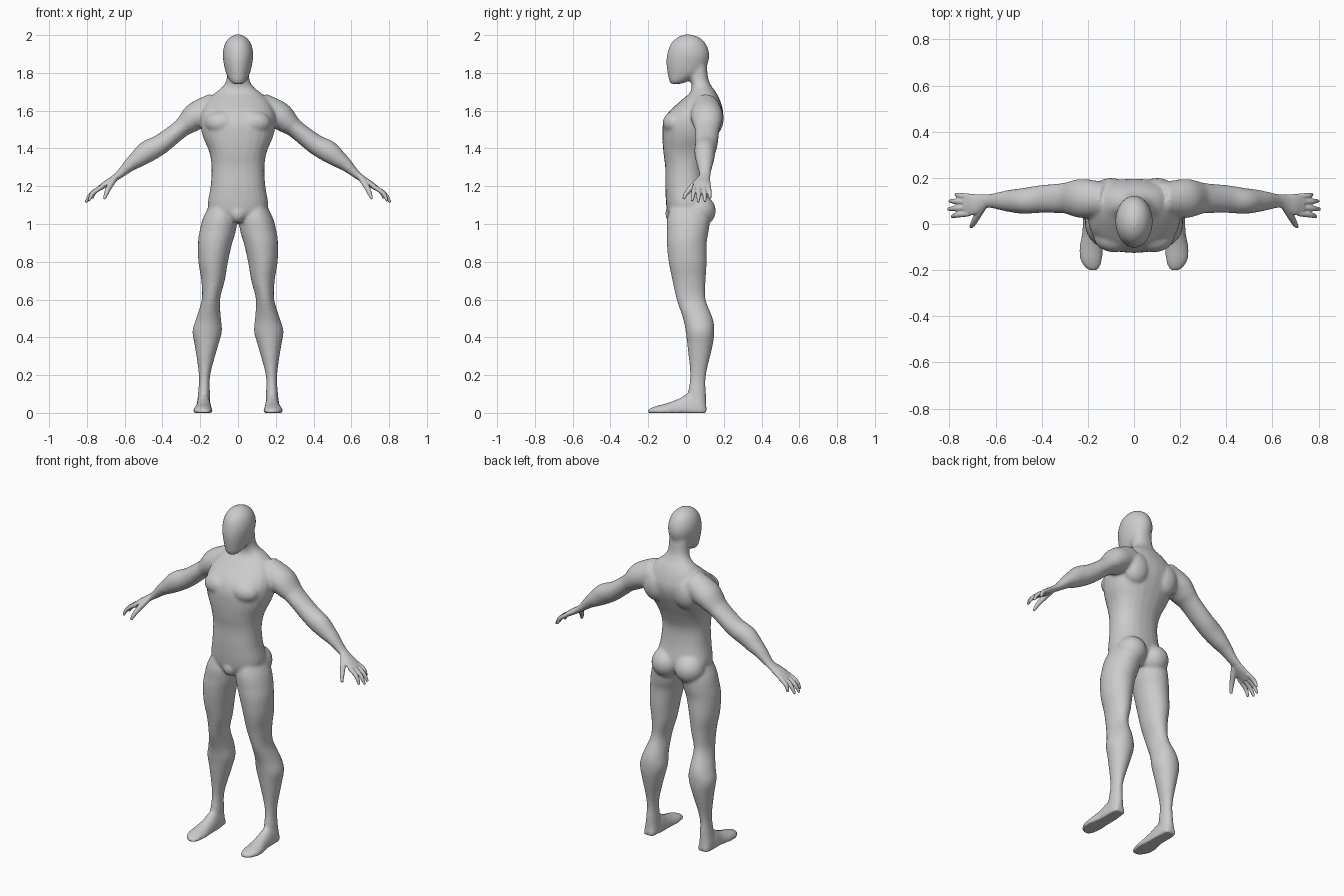
import bpy, bmesh, math
from mathutils import Vector, Matrix

cube = bpy.data.objects.get("Cube")
if cube:
    bpy.data.objects.remove(cube, do_unlink=True)

skin = bpy.data.materials.new("light_grey")
skin.use_nodes = True
GREY = (0.6, 0.6, 0.6, 1)
skin.diffuse_color = GREY
skin.node_tree.nodes["Principled BSDF"].inputs["Base Color"].default_value = GREY

X, Y, Z = Vector((1, 0, 0)), Vector((0, 1, 0)), Vector((0, 0, 1))


def refine(rings, steps=4):
    """Catmull-Rom curve through every value of the rings."""
    out = []
    last = len(rings) - 1
    for i in range(last):
        four = [rings[max(0, min(last, i + k))] for k in (-1, 0, 1, 2)]
        for s in range(steps):
            t = s / steps
            out.append([b + 0.5 * t * (c - a + t * (2*a - 5*b + 4*c - d + t * (3*(b - c) + d - a)))
                        for a, b, c, d in zip(*four)])
    return out + [list(rings[-1])]


def loft(bm, rings, side, along=None, sx=1, power=2.0, floor=False):
    """Skin over rings (x, y, z, side radius, other radius)."""
    rings = refine(rings)
    loops, n = [], 24
    for i, (x, y, z, ra, rb) in enumerate(rings):
        ahead, behind = rings[min(i + 1, len(rings) - 1)], rings[max(i - 1, 0)]
        t = along or (Vector(ahead[:3]) - Vector(behind[:3])).normalized()
        u = (side - t * side.dot(t)).normalized()
        v = t.cross(u)
        loop = []
        for k in range(n):
            c, s = math.cos(math.tau * k / n), math.sin(math.tau * k / n)
            c = math.copysign(abs(c) ** (2 / power), c)
            s = math.copysign(abs(s) ** (2 / power), s)
            p = Vector((x, y, z)) + u * (c * ra) + v * (s * rb)
            loop.append(bm.verts.new((p.x * sx, p.y, max(p.z, 0) if floor else p.z)))
        loops.append(loop)
    for a, b in zip(loops, loops[1:]):
        for k in range(n):
            bm.faces.new((a[k], a[(k + 1) % n], b[(k + 1) % n], b[k]))
    bm.faces.new(loops[0][::-1])
    bm.faces.new(loops[-1])


def level(rows):
    """Rows of (z, x from, x to, y front, y back) as rings."""
    return [((a + b) / 2, (f + k) / 2, z, (b - a) / 2, (k - f) / 2) for z, a, b, f, k in rows]


def ball(bm, centre, size):
    bmesh.ops.create_uvsphere(bm, u_segments=24, v_segments=14, radius=1,
                              matrix=Matrix.Translation(centre) @ Matrix.Diagonal((*size, 1)))


def finish(bm, name, voxel, passes):
    """Fuse overlapping forms into one smooth skin."""
    bmesh.ops.recalc_face_normals(bm, faces=bm.faces)
    mesh = bpy.data.meshes.new(name)
    bm.to_mesh(mesh)
    bm.free()
    mesh.materials.append(skin)
    obj = bpy.data.objects.new(name, mesh)
    bpy.context.collection.objects.link(obj)
    fuse = obj.modifiers.new("fuse", 'REMESH')
    fuse.mode = 'VOXEL'
    fuse.voxel_size = voxel
    fuse.use_smooth_shade = True
    soften = obj.modifiers.new("soften", 'SMOOTH')
    soften.factor = 0.5
    soften.iterations = passes


body = bmesh.new()

# Torso up to the neck
torso = [(z, -w, w, f, k) for z, w, f, k in (
    (1.01, .05, -.07, .08), (1.05, .13, -.095, .11), (1.1, .16, -.105, .125),
    (1.2, .145, -.11, .105), (1.3, .14, -.11, .10), (1.38, .152, -.12, .125),
    (1.46, .185, -.125, .16), (1.53, .20, -.122, .188), (1.59, .195, -.095, .197),
    (1.65, .165, -.03, .182), (1.695, .12, .02, .16), (1.73, .078, .03, .135),
    (1.77, .06, .02, .118), (1.84, .058, .01, .11))]
loft(body, level(torso), X, Z, power=2.3)

# Head
head = [(z, -w, w, f, k) for z, w, f, k in (
    (1.742, .028, -.08, -.025), (1.76, .045, -.09, .02), (1.80, .064, -.098, .09),
    (1.85, .076, -.104, .116), (1.9, .081, -.10, .123), (1.95, .071, -.083, .108),
    (1.985, .047, -.05, .075), (2.003, .016, -.01, .03))]
loft(body, level(head), X, Z)

leg = [(1.1, .03, .15, -.08, .1), (1.03, .005, .186, -.1, .125), (.96, .012, .204, -.102, .12),
       (.9, .03, .212, -.102, .11), (.8, .053, .21, -.092, .11), (.7, .07, .194, -.072, .104),
       (.6, .095, .192, -.05, .104), (.5, .09, .222, -.016, .142), (.43, .085, .241, -.002, .15),
       (.35, .107, .228, .008, .14), (.2, .147, .207, .022, .106), (.1, .148, .212, .01, .106),
       (.04, .145, .22, .02, .108)]
foot = [(.182, .108, .005, .026, .03), (.182, .08, .01, .037, .075), (.182, .02, .01, .04, .095),
        (.182, -.04, .01, .043, .065), (.186, -.1, .008, .051, .044),
        (.186, -.15, .008, .049, .031), (.182, -.185, .006, .036, .02),
        (.178, -.202, .005, .018, .01)]
arm = [(.12, .105, 1.615, .075, .08), (.215, .11, 1.575, .085, .075), (.262, .112, 1.538, .078, .062),
       (.305, .112, 1.503, .066, .049), (.405, .108, 1.425, .06, .053),
       (.477, .1, 1.385, .056, .058), (.53, .1, 1.345, .05, .047), (.57, .1, 1.315, .042, .036),
       (.625, .1, 1.264, .031, .022), (.66, .098, 1.238, .032, .018)]
palm = [(.635, .1, 1.257, .028, .018), (.665, .093, 1.234, .036, .018),
        (.7, .085, 1.212, .047, .017), (.735, .083, 1.188, .045, .013)]
fingers = [  # knuckle y, tip x, tip y, tip z
    (.046, .79, .032, 1.122), (.071, .806, .064, 1.115),
    (.096, .8, .1, 1.118), (.119, .772, .128, 1.135)]
thumb = [(.655, .075, 1.238, .017, .016), (.682, .03, 1.195, .015, .015),
         (.697, .002, 1.163, .012, .012), (.708, -.014, 1.132, .007, .007)]

for sx, word in ((1, "left"), (-1, "right")):
    # Limbs and rounded muscles
    loft(body, level(leg), X, Z, sx)
    loft(body, foot, X, Y, sx, floor=True)
    loft(body, arm, Y, None, sx)
    ball(body, (sx * .078, .07, 1.07), (.085, .088, .085))
    ball(body, (sx * .085, -.055, 1.535), (.09, .068, .065))
    ball(body, (sx * .1, .13, 1.56), (.085, .07, .1))

    # Hand with four fingers and a thumb
    hand = bmesh.new()
    loft(hand, palm, Y, None, sx)
    for ky, tx, ty, tz in fingers:
        loft(hand, [(.715, ky, 1.2, .013, .012),
                    ((.725 + tx) / 2 + .01, (ky + ty) / 2, (1.19 + tz) / 2 + .008, .012, .012),
                    (tx, ty, tz, .007, .007)], Y, None, sx)
    loft(hand, thumb, Y, None, sx)
    finish(hand, word + "_hand", .004, 3)

# Lower front of the pelvis
ball(body, (0, -.065, 1.055), (.045, .045, .05))
finish(body, "body", .008, 8)
